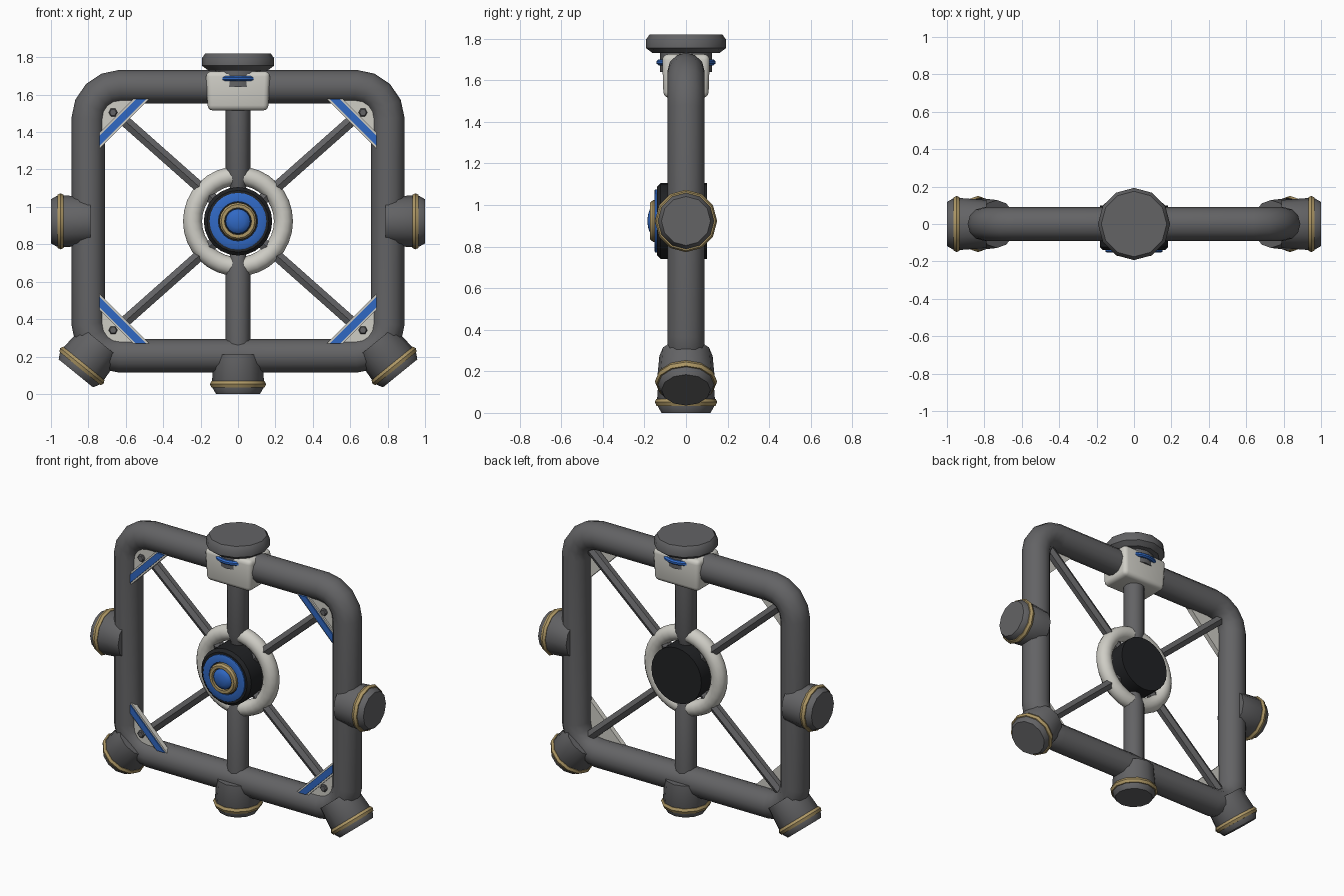
import bpy, bmesh, math
from mathutils import Vector, Matrix

if "Cube" in bpy.data.objects:
    bpy.data.objects.remove(bpy.data.objects["Cube"])

ZC = 0.923  # height of the frame centre


def material(name, rgb):
    m = bpy.data.materials.new(name)
    m.diffuse_color = (*rgb, 1)
    m.use_nodes = True
    m.node_tree.nodes["Principled BSDF"].inputs["Base Color"].default_value = m.diffuse_color
    return m


DARK = material("dark_grey", (0.125, 0.125, 0.13))
BLACK = material("black", (0.015, 0.016, 0.018))
WHITE = material("off_white", (0.62, 0.61, 0.56))
BLUE = material("blue", (0.03, 0.14, 0.55))
GOLD = material("gold", (0.42, 0.31, 0.13))


def finish(name, bm, mat, angle=35):
    bmesh.ops.recalc_face_normals(bm, faces=bm.faces)
    me = bpy.data.meshes.new(name)
    bm.to_mesh(me)
    bm.free()
    me.materials.append(mat)
    ob = bpy.data.objects.new(name, me)
    bpy.context.collection.objects.link(ob)
    bpy.ops.object.select_all(action='DESELECT')
    ob.select_set(True)
    bpy.context.view_layer.objects.active = ob
    bpy.ops.object.shade_smooth_by_angle(angle=math.radians(angle))
    return ob


def lathe(name, profile, mat, loc=(0, 0, 0), axis=(0, 0, 1), segs=12, closed=False):
    """Revolve (radius, height) points around an axis."""
    bm = bmesh.new()
    rot = Vector(axis).to_track_quat('Z', 'Y').to_matrix().to_4x4()
    mat4 = Matrix.Translation(loc) @ rot
    rings = [[bm.verts.new(mat4 @ Vector((r * math.cos(i * math.tau / segs),
                                         r * math.sin(i * math.tau / segs), h)))
              for i in range(segs)] for r, h in profile]
    pairs = list(zip(rings, rings[1:]))
    if closed:
        pairs.append((rings[-1], rings[0]))
    for a, b in pairs:
        for i in range(segs):
            j = (i + 1) % segs
            bm.faces.new((a[i], a[j], b[j], b[i]))
    if not closed:
        bm.faces.new(rings[0])
        bm.faces.new(rings[-1])
    return finish(name, bm, mat)


def prism(name, pts, y0, y1, mat):
    """Extrude an x-z outline between two y depths."""
    bm = bmesh.new()
    f = bm.faces.new([bm.verts.new((x, y0, z)) for x, z in pts])
    ext = bmesh.ops.extrude_face_region(bm, geom=[f])
    bmesh.ops.translate(bm, vec=(0, y1 - y0, 0),
                        verts=[v for v in ext["geom"] if isinstance(v, bmesh.types.BMVert)])
    return finish(name, bm, mat)


# Rounded square tube frame
HX, HZ, CR, STEPS = 0.80, 0.719, 0.17, 4
path = []
for k, (sx, sz) in enumerate([(1, 1), (-1, 1), (-1, -1), (1, -1)]):
    for i in range(STEPS + 1):
        a = math.pi / 2 * (k + i / STEPS)
        path.append((sx * (HX - CR) + CR * math.cos(a), 0,
                     ZC + sz * (HZ - CR) + CR * math.sin(a)))
cu = bpy.data.curves.new("frame_tube", 'CURVE')
cu.dimensions = '3D'
cu.bevel_depth = 0.09
cu.bevel_resolution = 4
sp = cu.splines.new('POLY')
sp.points.add(len(path) - 1)
for p, co in zip(sp.points, path):
    p.co = (*co, 1)
sp.use_cyclic_u = True
cu.materials.append(DARK)
frame = bpy.data.objects.new("frame_tube", cu)
bpy.context.collection.objects.link(frame)
bpy.context.view_layer.objects.active = frame
frame.select_set(True)
bpy.ops.object.convert(target='MESH')
bpy.ops.object.shade_smooth_by_angle(angle=math.radians(35))

# Round bumpers: sides, bottom and lower corners
bumpers = [("bottom", (0, 0, 0.0), (0, 0, 1))]
for s, side in ((-1, "left"), (1, "right")):
    bumpers.append((side, (s, 0, ZC), (-s, 0, 0)))
    bumpers.append((side + "_corner", (s * 0.867, 0, 0.11), (-s * 0.63, 0, 0.775)))
for label, loc, axis in bumpers:
    lathe(label + "_bumper", [(0.118, 0), (0.135, 0.03), (0.135, 0.06), (0.139, 0.068), (0.128, 0.212)],
          DARK, loc, axis)
    lathe(label + "_bumper_band", [(0.125, 0.068), (0.142, 0.068), (0.15, 0.052), (0.142, 0.034), (0.125, 0.034)],
          GOLD, loc, axis, closed=True)

# Top knob, its neck and blue collar
lathe("top_knob", [(0.16, 1.73), (0.193, 1.755), (0.193, 1.795), (0.175, 1.82)], DARK)
lathe("knob_neck", [(0.125, 1.64), (0.125, 1.74)], DARK)
lathe("knob_collar", [(0.132, 1.672), (0.142, 1.68), (0.142, 1.692), (0.132, 1.70)], BLUE, segs=24)

# White bracket block around the top tube, tapered downwards
bm = bmesh.new()
bmesh.ops.create_cube(bm, size=1)
for v in bm.verts:
    k = 1.0 if v.co.z > 0 else 0.94
    v.co = (v.co.x * 0.344 * k, v.co.y * 0.23 * k, 1.62 + v.co.z * 0.21)
bmesh.ops.bevel(bm, geom=bm.edges[:], offset=0.028, segments=3, profile=0.5, affect='EDGES')
finish("top_bracket", bm, WHITE)

# Vertical spokes, tapered where they meet the ring
for s, label in ((1, "upper"), (-1, "lower")):
    lathe(label + "_spoke", [(0.04, 0.16), (0.045, 0.19), (0.066, 0.255), (0.066, 0.68)],
          DARK, (0, 0, ZC), (0, 0, s))

# White hub ring
ring = [(0.243 + 0.051 * math.cos(i * math.tau / 12), 0.051 * math.sin(i * math.tau / 12))
        for i in range(12)]
lathe("hub_ring", ring, WHITE, (0, 0, ZC), (0, -1, 0), 32, True)

# Centre hub, stacked towards the front
hub = (0, 0, ZC)
front = (0, -1, 0)
lathe("hub_body", [(0.183, -0.10), (0.183, 0.122), (0.165, 0.14), (0.1, 0.14)], BLACK, hub, front, 24)
lathe("hub_blue_ring", [(0.105, 0.12), (0.152, 0.12), (0.152, 0.148), (0.145, 0.152), (0.105, 0.152)],
      BLUE, hub, front, 24, True)
lathe("hub_gold_ring", [(0.072, 0.13), (0.1, 0.13), (0.1, 0.158), (0.09, 0.172), (0.072, 0.172)],
      GOLD, hub, front, 16, True)
lathe("hub_lens", [(0.068, 0.13), (0.066, 0.162), (0.055, 0.174), (0.036, 0.181), (0.012, 0.185)],
      BLUE, hub, front, 16)

# Diagonal struts with corner gussets
for sx, sz, label in ((-1, 1, "upper_left"), (1, 1, "upper_right"), (-1, -1, "lower_left"), (1, -1, "lower_right")):
    lathe(label + "_strut", [(0.034, 0.14), (0.034, 0.975)], DARK, (0, 0, ZC), (sx * 0.75, 0, sz * 0.665), 6)

    def at(dx, dz):
        return (sx * (0.72 - dx), ZC + sz * (0.634 - dz))

    def strip(a, b):
        return [at(-0.02, a + 0.02), at(-0.02, b + 0.02), at(b + 0.02, -0.02), at(a + 0.02, -0.02)]
    prism(label + "_gusset", [at(-0.04, -0.04), at(-0.04, 0.24), at(0.24, -0.04)], -0.05, -0.03, WHITE)
    prism(label + "_gusset_rim", strip(0.14, 0.225), -0.062, -0.03, WHITE)
    prism(label + "_gusset_stripe", strip(0.155, 0.21), -0.07, -0.05, BLUE)
    bx, bz = at(0.052, 0.052)
    lathe(label + "_bolt", [(0.024, 0.04), (0.024, 0.062), (0.018, 0.068)], DARK, (bx, 0, bz), front, 6)
